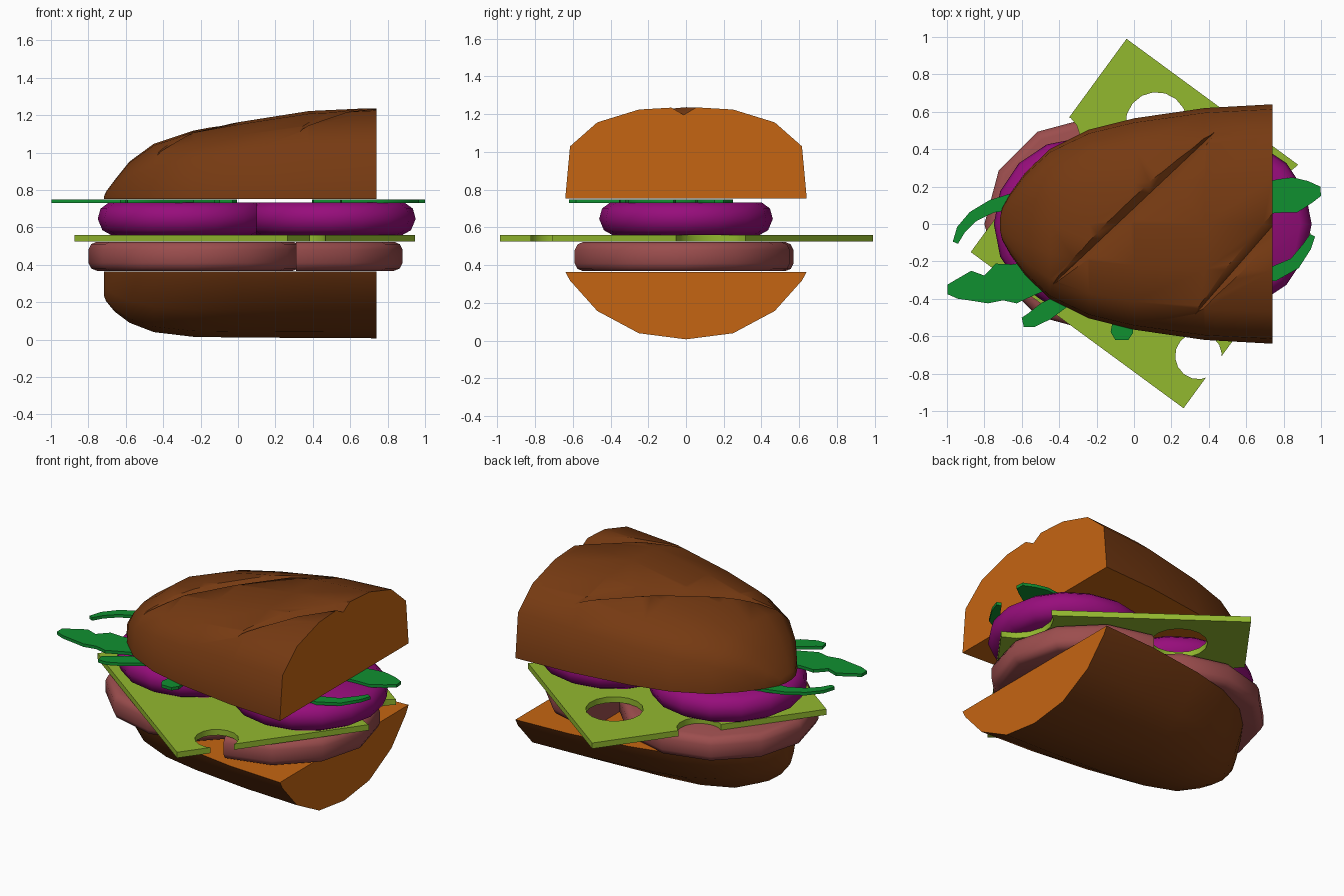
import bpy, bmesh, math
from mathutils import Vector

if "Cube" in bpy.data.objects:
    bpy.data.objects.remove(bpy.data.objects["Cube"])


def mat(name, r, g, b):
    m = bpy.data.materials.new(name)
    m.diffuse_color = (r, g, b, 1)
    m.use_nodes = True
    m.node_tree.nodes["Principled BSDF"].inputs["Base Color"].default_value = m.diffuse_color
    return m


CRUST = mat("crust_brown", .18, .042, .006)
CRUMB = mat("crumb_orange", .56, .13, .006)
MEAT = mat("meat_pink", .33, .075, .075)
CHEESE = mat("cheese_green_yellow", .29, .48, .028)
ONION = mat("onion_purple", .31, .004, .2)
LEAF = mat("leaf_green", .005, .28, .03)


def finish(name, bm, *mats):
    bmesh.ops.recalc_face_normals(bm, faces=bm.faces[:])
    me = bpy.data.meshes.new(name)
    bm.to_mesh(me)
    bm.free()
    for m in mats:
        me.materials.append(m)
    ob = bpy.data.objects.new(name, me)
    bpy.context.collection.objects.link(ob)
    return ob


def loft(rings):
    """Closed solid through rings of equal point count."""
    bm = bmesh.new()
    vs = [[bm.verts.new(p) for p in r] for r in rings]
    n = len(vs[0])
    for a, b in zip(vs, vs[1:]):
        for i in range(n):
            j = (i + 1) % n
            bm.faces.new((a[i], a[j], b[j], b[i]))
    bm.faces.new(vs[0])
    bm.faces.new(vs[-1][::-1])
    return bm


def select(ob):
    bpy.ops.object.select_all(action='DESELECT')
    ob.select_set(True)
    bpy.context.view_layer.objects.active = ob


def smooth(ob, deg):
    select(ob)
    bpy.ops.object.shade_smooth_by_angle(angle=math.radians(deg))


def cut(ob, cutters):
    select(ob)
    for c in cutters:
        m = ob.modifiers.new("cut", 'BOOLEAN')
        m.operation, m.solver, m.object = 'DIFFERENCE', 'EXACT', c
        bpy.ops.object.modifier_apply(modifier=m.name)
        bpy.data.objects.remove(c)


def interp(pts, x, k):
    """Piecewise linear value of column k, column 0 ascending."""
    if x <= pts[0][0]:
        return pts[0][k]
    for a, b in zip(pts, pts[1:]):
        if x <= b[0]:
            t = (x - a[0]) / (b[0] - a[0])
            return a[k] + t * (b[k] - a[k])
    return pts[-1][k]


# bun stations: x, half width, upper height, lower depth
BUN = [(-.717, .03, .012, .13), (-.705, .085, .04, .16), (-.66, .165, .10, .215),
       (-.58, .275, .20, .275), (-.45, .40, .295, .325), (-.24, .505, .365, .35),
       (0, .565, .41, .354), (.38, .62, .47, .356), (.74, .64, .487, .358)]
UPPER = [(0, 1), (.39, .97), (.735, .83), (.96, .57), (1, 0)]
LOWER = [(0, 1), (.39, .91), (.735, .58), (.96, .13), (1, 0)]


def bun(name, prof, z0, k, sign):
    half = prof[::-1] + [(-u, v) for u, v in prof[1:]]
    bm = loft([[(s[0], u * s[1], z0 + sign * s[k] * v) for u, v in half] for s in BUN])
    bmesh.ops.recalc_face_normals(bm, faces=bm.faces[:])
    for f in bm.faces:   # flat cut faces show the crumb
        if f.normal.x > .99 or f.normal.z * sign < -.99:
            f.material_index = 1
    return finish(name, bm, CRUST, CRUMB)


def top_z(x, y):
    w = interp(BUN, x, 1)
    return .752 + interp(BUN, x, 2) * interp(UPPER, min(abs(y) / w, 1), 1)


def slash(a, b, width=.06, depth=.04):
    """Wedge that follows the crust from a to b, tapering at the ends."""
    a, b = Vector(a), Vector(b)
    d = (b - a).normalized()
    side = Vector((-d.y, d.x))
    rings = []
    for i in range(11):
        t = i / 10
        p = a.lerp(b, t)
        k = max(.08, math.sin(math.pi * t) ** .6)
        l, r = p + side * width * k, p - side * width * k
        rings.append([(l.x, l.y, top_z(*l) + .015), (r.x, r.y, top_z(*r) + .015),
                      (p.x, p.y, top_z(*p) - depth * k)])
    return finish("slash_cutter", loft(rings), CRUST)


bottom_bun = bun("bottom_bun", LOWER, .365, 3, -1)
top_bun = bun("top_bun", UPPER, .752, 2, 1)
cut(top_bun, [slash((-.43, -.32), (.43, .49)), slash((.33, -.48), (1.1, .4))])
smooth(bottom_bun, 50)
smooth(top_bun, 45)


# round slices
def disc(name, x, y, prof, n, m, x_cut=None):
    rings = [[(x + r * math.cos(2 * math.pi * i / n), y + r * math.sin(2 * math.pi * i / n), z)
              for i in range(n)] for r, z in prof]
    bm = loft(rings)
    if x_cut is not None:   # slice straight through, keeping the right side
        geom = bm.verts[:] + bm.edges[:] + bm.faces[:]
        bmesh.ops.bisect_plane(bm, geom=geom, plane_co=(x_cut, 0, 0),
                               plane_no=(-1, 0, 0), clear_outer=True)
        bmesh.ops.holes_fill(bm, edges=[e for e in bm.edges if e.is_boundary])
    smooth(finish(name, bm, m), 50)


PATTY = [(.525, .368), (.555, .38), (.57, .41), (.57, .48), (.555, .51), (.525, .523)]
disc("left_patty", -.23, 0, PATTY, 12, MEAT)
disc("right_patty", .31, -.02, PATTY, 12, MEAT, .311)
SLICE = [(.39, .56), (.435, .585), (.46, .645), (.445, .70), (.40, .733)]
disc("left_onion", -.29, 0, SLICE, 16, ONION)
disc("right_onion", .49, 0, SLICE, 16, ONION)

# cheese slice with one hole and three bites at its edges
corners = [(-.04, .99), (-.873, -.15), (.265, -.985), (1.098, .155)]
cheese = finish("cheese", loft([[(x, y, z) for x, y in corners] for z in (.524, .56)]), CHEESE)
holes = []
for x, y, r in [(.12, .54, .165), (-.42, .465, .13), (.345, -.705, .125), (1.0, .15, .21)]:
    ring = [(x + r * math.cos(math.pi * i / 8 + .1), y + r * math.sin(math.pi * i / 8 + .1))
            for i in range(16)]
    holes.append(finish("hole_cutter", loft([[(*p, z) for p in ring] for z in (.45, .65)]), CHEESE))
cut(cheese, holes)
smooth(cheese, 30)


# leaves: flat strips of x, y, half width along a path
def leaf(name, path):
    left, right = [], []
    for i, (x, y, w) in enumerate(path):
        a, b = path[max(i - 1, 0)], path[min(i + 1, len(path) - 1)]
        d = Vector((b[0] - a[0], b[1] - a[1])).normalized()
        left.append((x - d.y * w, y + d.x * w))
        right.append((x + d.y * w, y - d.x * w))
    bm = bmesh.new()
    grid = [[[bm.verts.new((*p, z)) for p in s] for s in (left, right)] for z in (.73, .749)]
    for i in range(len(path) - 1):
        loops = [[grid[0][0], grid[1][0], grid[1][1], grid[0][1]][j] for j in range(4)]
        for j in range(4):
            a, b = loops[j], loops[(j + 1) % 4]
            bm.faces.new((a[i], a[i + 1], b[i + 1], b[i]))
    for i in (0, -1):
        bm.faces.new((grid[0][0][i], grid[1][0][i], grid[1][1][i], grid[0][1][i]))
    smooth(finish(name, bm, LEAF), 35)


leaf("leaf_back_left", [(-.955, -.1, .015), (-.925, -.03, .025), (-.86, .04, .03),
                        (-.76, .095, .035), (-.6, .13, .05), (-.4, .14, .03)])
leaf("leaf_front_left", [(-.998, -.35, .025), (-.95, -.35, .05), (-.87, -.33, .08), (-.79, -.35, .075),
                         (-.72, -.31, .1), (-.64, -.32, .105), (-.55, -.29, .09), (-.35, -.22, .08),
                         (-.1, -.15, .03)])
leaf("leaf_front_tip", [(-.595, -.525, .025), (-.55, -.515, .04), (-.47, -.465, .05),
                        (-.38, -.41, .04), (-.25, -.33, .03)])
leaf("leaf_front_stub", [(-.065, -.62, .035), (-.065, -.58, .06), (-.06, -.5, .05), (-.05, -.35, .03)])
leaf("leaf_right_back", [(.998, .175, .025), (.94, .17, .06), (.86, .155, .095), (.78, .15, .09),
                         (.65, .13, .08), (.4, .1, .03)])
leaf("leaf_right_front", [(.955, -.06, .015), (.925, -.12, .025), (.86, -.21, .033),
                          (.75, -.265, .04), (.55, -.29, .03)])
